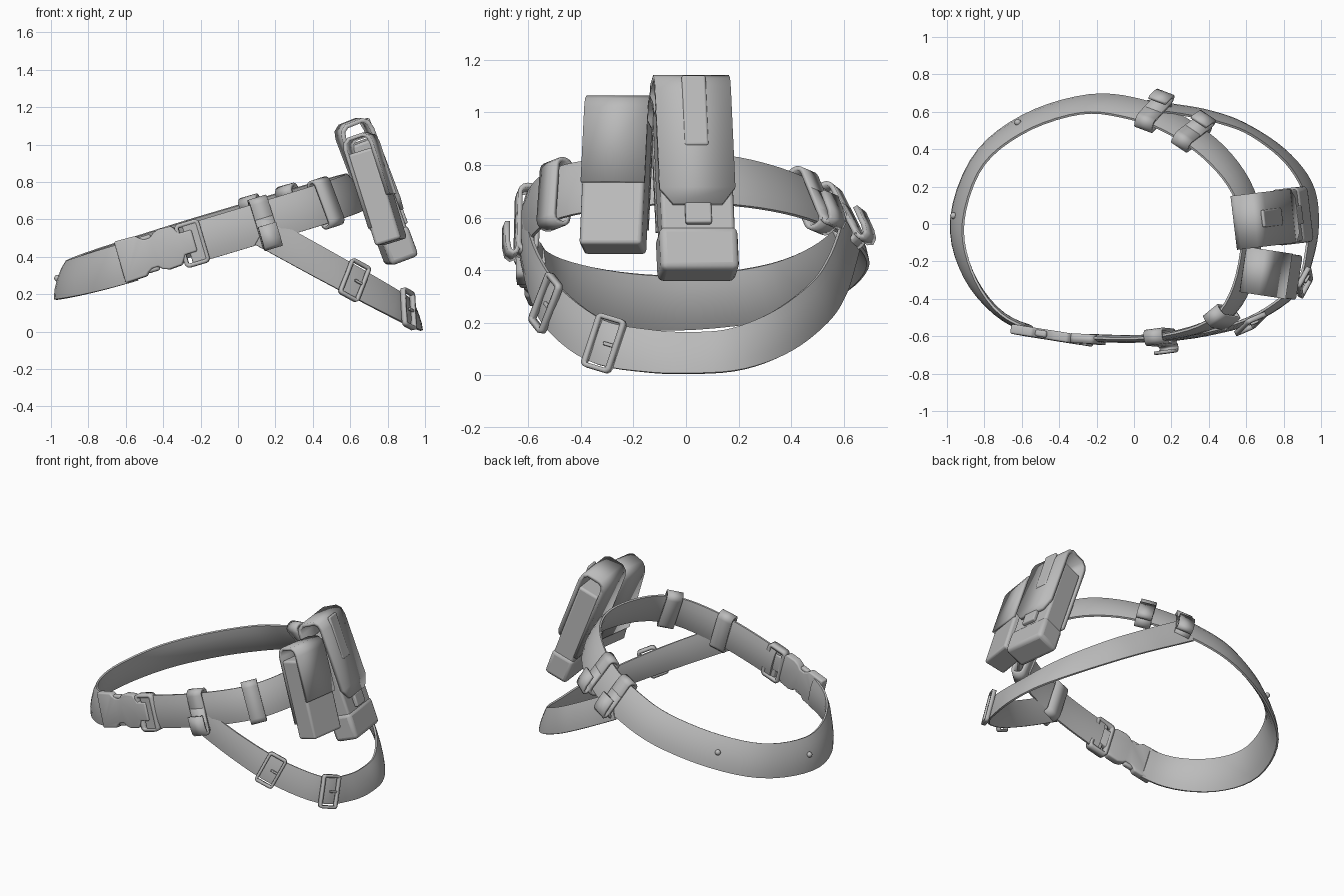
import bpy, bmesh, math
from mathutils import Vector, Matrix

cube = bpy.data.objects.get("Cube")
if cube:
    bpy.data.objects.remove(cube)

grey = bpy.data.materials.new("plain_grey")
grey.use_nodes = True
grey.diffuse_color = (0.5, 0.5, 0.5, 1)
grey.node_tree.nodes["Principled BSDF"].inputs["Base Color"].default_value = (0.5, 0.5, 0.5, 1)


class Path:
    """Smooth strap path lying in a tilted plane z = h + sx*x + sy*y, rows are (x, y, lean)."""

    def __init__(self, rows, h, sx, sy, closed):
        self.rows = [Vector(r) for r in rows]
        self.h, self.sx, self.sy, self.closed = h, sx, sy, closed
        self.normal = Vector((-sx, -sy, 1)).normalized()

    def row(self, i):
        n = len(self.rows)
        return self.rows[i % n] if self.closed else self.rows[max(0, min(n - 1, i))]

    def at(self, t):
        i = math.floor(t)
        f = t - i
        a, b, c, d = (self.row(i + k) for k in (-1, 0, 1, 2))
        return b + (c - a) * (f / 2) + (2 * a - 5 * b + 4 * c - d) * (f * f / 2) \
            + (3 * b - a - 3 * c + d) * (f ** 3 / 2)

    def point(self, t):
        x, y, lean = self.at(t)
        return Vector((x, y, self.h + self.sx * x + self.sy * y))

    def frame(self, t):
        lean = self.at(t).z
        tangent = (self.point(t + 0.05) - self.point(t - 0.05)).normalized()
        inward = self.normal.cross(tangent)
        up = self.normal * math.cos(lean) + inward * math.sin(lean)
        out = self.normal * math.sin(lean) - inward * math.cos(lean)
        return make_frame(self.point(t), out, up)


def make_frame(origin, out, up):
    # local X along the strap, Y outward, Z up
    z = up.normalized()
    x = out.cross(z).normalized()
    m = Matrix((x, z.cross(x), z)).transposed().to_4x4()
    m.translation = origin
    return m


def finish(name, verts, faces, thick=0, bevel=0, angle=40):
    mesh = bpy.data.meshes.new(name)
    mesh.from_pydata([tuple(v) for v in verts], [], faces)
    bm = bmesh.new()
    bm.from_mesh(mesh)
    bmesh.ops.recalc_face_normals(bm, faces=bm.faces)
    bm.to_mesh(mesh)
    bm.free()
    ob = bpy.data.objects.new(name, mesh)
    bpy.context.collection.objects.link(ob)
    mesh.materials.append(grey)
    if thick:
        mod = ob.modifiers.new("thickness", 'SOLIDIFY')
        mod.thickness, mod.offset = thick, 0
    if bevel:
        mod = ob.modifiers.new("soft_edges", 'BEVEL')
        mod.width, mod.segments = bevel, 3
    bpy.ops.object.select_all(action='DESELECT')
    ob.select_set(True)
    bpy.context.view_layer.objects.active = ob
    bpy.ops.object.shade_smooth_by_angle(angle=math.radians(angle))


def sweep(name, path, t0, t1, steps, half, puff):
    # padded strap: flat edges, both faces swell by puff
    outer = [(0.006 + puff * s, half * u) for u, s in ((-1, 0), (-0.55, 0.8), (0, 1), (0.55, 0.8), (1, 0))]
    section = outer + [(-o, u) for o, u in reversed(outer)]
    n = len(section)
    verts, faces = [], []
    for i in range(steps + 1):
        m = path.frame(t0 + (t1 - t0) * i / steps)
        verts += [m @ Vector((0, o, u)) for o, u in section]
    for i in range(steps):
        for j in range(n):
            a, b = i * n + j, i * n + (j + 1) % n
            faces.append((a, b, b + n, a + n))
    faces += [tuple(range(n)), tuple(range(steps * n, steps * n + n))]
    finish(name, verts, faces)


def ribbon(name, m, profile, width, thick, closed=False):
    # profile rows are (out, up) with an optional own width
    verts = []
    for p in profile:
        w = (p[2] if len(p) > 2 else width) / 2
        verts += [m @ Vector((s * w, p[0], p[1])) for s in (-1, 1)]
    n = len(profile)
    faces = [(2 * i, 2 * i + 1, 2 * ((i + 1) % n) + 1, 2 * ((i + 1) % n))
             for i in range(n if closed else n - 1)]
    finish(name, verts, faces, thick)


def round_rect(a, b, r):
    pts = []
    for q, (sx, sy) in enumerate(((1, 1), (-1, 1), (-1, -1), (1, -1))):
        for k in range(4):
            g = math.pi / 2 * (q + k / 3)
            pts.append((sx * (a - r) + r * math.cos(g), sy * (b - r) + r * math.sin(g)))
    return pts


def box(name, m, lo, hi, bevel=0.015):
    verts = [m @ Vector((x, y, z)) for x in (lo[0], hi[0]) for y in (lo[1], hi[1]) for z in (lo[2], hi[2])]
    faces = [(0, 1, 3, 2), (4, 6, 7, 5), (0, 4, 5, 1), (2, 3, 7, 6), (0, 2, 6, 4), (1, 5, 7, 3)]
    finish(name, verts, faces, bevel=bevel)


TURN = Matrix.Rotation(math.pi / 2, 4, 'Z')

# Waist belt and hanging sling strap
waist = Path([(-0.2, -0.61, 0.05), (0.14, -0.605, 0.05), (0.43, -0.525, 0.1), (0.57, -0.35, 0.15),
              (0.63, -0.05, 0.2), (0.58, 0.18, 0.25), (0.43, 0.38, 0.35), (0.22, 0.53, 0.4),
              (0, 0.615, 0.45), (-0.26, 0.64, 0.45), (-0.58, 0.54, 0.5), (-0.83, 0.34, 0.55),
              (-0.945, 0.02, 0.6), (-0.89, -0.26, 0.5), (-0.72, -0.48, 0.25), (-0.5, -0.575, 0.1)],
             0.56, 0.3, 0.025, True)
sling = Path([(0.13, -0.62, 0.1), (0.4, -0.58, 0.2), (0.65, -0.5, 0.4), (0.87, -0.34, 0.6),
              (0.94, -0.15, 0.75), (0.955, 0.03, 0.85), (0.925, 0.2, 0.8), (0.8, 0.37, 0.6),
              (0.6, 0.51, 0.45), (0.42, 0.575, 0.4), (0.24, 0.61, 0.35), (0.1, 0.63, 0.35)],
             0.61, -0.55, 0, False)
sweep("waist_belt", waist, -0.13, 14.75, 70, 0.108, 0.015)
sweep("sling_strap", sling, 0, 10.95, 55, 0.083, 0.008)

# Belt keepers, three of them with a hook that carries the sling
hook = [(0.034, 0.02), (0.034, -0.11), (0.042, -0.135), (0.056, -0.143), (0.07, -0.132), (0.077, -0.1), (0.08, -0.02)]
for name, t, hooked in (("front_keeper", 1.0, True), ("side_keeper", 2.2, False),
                        ("rear_keeper", 7.55, True), ("rear_side_keeper", 6.6, True)):
    m = waist.frame(t)
    ribbon(name, m, round_rect(0.034, 0.128, 0.028), 0.1, 0.018, True)
    if hooked:
        ribbon(name + "_hook", m, hook, 0.1, 0.018)

# Rivets on the waist belt
for i, t in enumerate((10.1, 11.93)):
    bpy.ops.mesh.primitive_uv_sphere_add(segments=16, ring_count=8, radius=0.018,
                                         location=waist.frame(t) @ Vector((0, 0.024, 0)))
    rivet = bpy.context.object
    rivet.name = "rivet_%d" % (i + 1)
    rivet.data.materials.append(grey)
    bpy.ops.object.shade_smooth()

# Pin buckles on the sling
for i, t in enumerate((1.85, 3.2)):
    m = sling.frame(t) @ Matrix.Translation((0, 0.02, 0))
    ribbon("pin_buckle_%d" % (i + 1), m @ TURN, round_rect(0.054, 0.098, 0.012), 0.026, 0.018, True)
    box("buckle_prong_%d" % (i + 1), m, (-0.055, -0.004, -0.007), (0.0, 0.01, 0.007), 0.004)

# Side-release buckle: waisted body, squeeze arms and strap adjuster
m = waist.frame(15.27) @ Matrix.Translation((0, 0.008, 0.012))
half = [(0.21, 0.115), (0.09, 0.112), (0.075, 0.095), (0.05, 0.08), (0.015, 0.08), (-0.005, 0.1),
        (-0.04, 0.112), (-0.11, 0.108), (-0.13, 0.08), (-0.14, 0.06), (-0.21, 0.06)]
outline = half + [(x, -z) for x, z in reversed(half)]
finish("clip_buckle_body", [m @ Vector((x, 0, z)) for x, z in outline],
       [tuple(range(len(outline)))], 0.052, 0.01)
for side, s in (("upper", 1), ("lower", -1)):
    lo, hi = sorted((s * 0.07, s * 0.1))
    box(side + "_squeeze_arm", m, (0.012, -0.018, lo), (0.078, 0.018, hi), 0.012)
adjuster = waist.frame(15.86) @ Matrix.Translation((0, 0.008, 0))
ribbon("strap_adjuster", adjuster @ TURN, round_rect(0.058, 0.11, 0.015), 0.05, 0.022, True)
box("adjuster_plate", adjuster, (-0.055, -0.01, -0.105), (0.025, 0.026, 0.105), 0.008)


def pouch_frame(centre, lean, yaw):
    turn = Matrix.Rotation(yaw, 3, 'Z')
    return make_frame(Vector(centre), turn @ Vector((math.cos(lean), 0, math.sin(lean))),
                      turn @ Vector((-math.sin(lean), 0, math.cos(lean))))


# Tall pouch with an arched flap and a clasp
m = pouch_frame((0.735, 0.03, 0.758), 0.355, 0.12)
box("tall_pouch_body", m, (-0.14, -0.07, -0.38), (0.14, 0.074, 0.27))
box("tall_pouch_base", m, (-0.15, -0.078, -0.405), (0.15, 0.082, -0.23), 0.025)
ribbon("tall_pouch_flap", m, [(-0.074, -0.2), (-0.08, 0.32), (-0.072, 0.357), (-0.045, 0.378), (0.045, 0.38),
                              (0.07, 0.362), (0.08, 0.32), (0.084, -0.08), (0.084, -0.145, 0.19)], 0.29, 0.024)
box("tall_pouch_ridge", m, (-0.05, 0.08, 0.09), (0.042, 0.099, 0.375), 0.009)
box("tall_pouch_clasp", m, (-0.05, 0.07, -0.225), (0.05, 0.098, -0.14), 0.008)

# Short pouch with a plain flap
m = pouch_frame((0.73, -0.265, 0.765), 0.3, -0.15)
box("short_pouch_body", m, (-0.12, -0.07, -0.3), (0.12, 0.074, 0.21))
ribbon("short_pouch_flap", m, [(-0.068, -0.2), (-0.072, 0.24), (-0.062, 0.27), (-0.037, 0.288), (0.04, 0.29),
                               (0.064, 0.274), (0.074, 0.24), (0.078, -0.055)], 0.245, 0.02)
